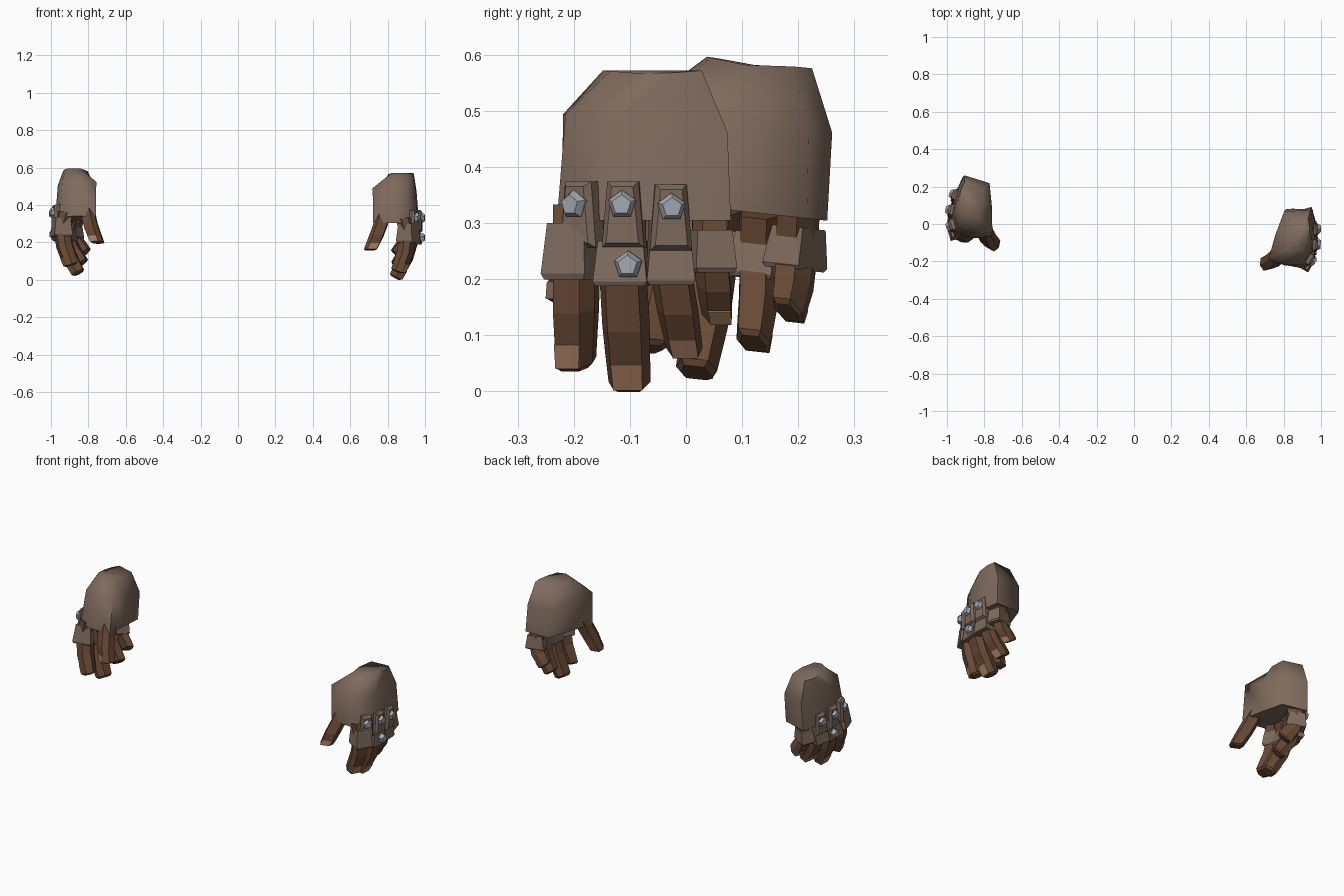
import bpy, bmesh, math
from mathutils import Vector, Matrix

cube = bpy.data.objects.get("Cube")
if cube:
    bpy.data.objects.remove(cube, do_unlink=True)


def material(name, colour):
    mat = bpy.data.materials.new(name)
    mat.use_nodes = True
    mat.diffuse_color = (*colour, 1)
    mat.node_tree.nodes["Principled BSDF"].inputs["Base Color"].default_value = (*colour, 1)
    return mat


LEATHER = material("brown leather", (.21, .145, .11))
SKIN = material("brown skin", (.14, .068, .037))
NAIL = material("pale nail", (.44, .23, .14))
METAL = material("grey metal", (.36, .39, .43))

# The left hand is modelled in place; the right is its mirror image, turned and moved
WRIST = Vector((-.87, -.06, .575))
MIRRORED = (Matrix.Translation((-.87, .125, .59))
            @ Matrix.Rotation(-.11, 4, 'X')
            @ Matrix.Rotation(math.radians(-15), 4, 'Z')
            @ Matrix.Translation(-WRIST)
            @ Matrix.Scale(-1, 4, (1, 0, 0)))
HANDS = {"left": Matrix.Identity(4), "right": MIRRORED}


def loft(name, rings, mat, smooth=None):
    """Skin a closed solid over rings of points, once for each hand."""
    count = len(rings[0])
    for side, matrix in HANDS.items():
        bm = bmesh.new()
        loops = [[bm.verts.new(matrix @ Vector(p)) for p in ring] for ring in rings]
        for low, high in zip(loops, loops[1:]):
            for i in range(count):
                j = (i + 1) % count
                bm.faces.new((low[i], low[j], high[j], high[i]))
        bm.faces.new(loops[0])
        bm.faces.new(loops[-1])
        bmesh.ops.recalc_face_normals(bm, faces=bm.faces)
        mesh = bpy.data.meshes.new(side + "_" + name)
        bm.to_mesh(mesh)
        bm.free()
        mesh.materials.append(mat)
        obj = bpy.data.objects.new(side + "_" + name, mesh)
        bpy.context.collection.objects.link(obj)
        if smooth:
            bpy.ops.object.select_all(action='DESELECT')
            obj.select_set(True)
            bpy.context.view_layer.objects.active = obj
            bpy.ops.object.shade_smooth_by_angle(angle=math.radians(smooth))


def axes(yaw):
    """Outward and sideways directions of a knuckle turned by yaw degrees."""
    a = math.radians(yaw)
    return Vector((math.cos(a), math.sin(a), 0)), Vector((-math.sin(a), math.cos(a), 0))


def finger(name, path, width, depth, yaw):
    """Six-sided tapering finger with a thin nail plate on its last joint."""
    side = axes(yaw)[1]
    pts = [Vector(p) for p in path]
    start, end = pts[-2], pts[-1]
    pts = pts[:-1] + [start.lerp(end, .45), start.lerp(end, .92), end]
    scales = [1] * (len(pts) - 3) + [.95, .88, .64]
    shape = [(-.7, 1), (.7, 1), (1, .1), (.65, -1), (-.65, -1), (-1, .1)]
    rings = []
    for i, (p, k) in enumerate(zip(pts, scales)):
        along = (pts[min(i + 1, len(pts) - 1)] - pts[max(i - 1, 0)]).normalized()
        out = side.cross(along).normalized()
        if out.dot(axes(yaw)[0]) < 0:
            out = -out
        w, d = width * k / 2, depth * k / 2
        rings.append([p + side * (w * u) + out * (d * v) for u, v in shape])
    loft(name, rings, SKIN)
    # Nail plate spans the outer face of the last long segment
    (a, b), (c, d) = rings[-3][:2], rings[-2][:2]
    normal = (b - a).cross(c - a).normalized()
    if normal.dot(axes(yaw)[0]) < 0:
        normal = -normal
    corners = [a.lerp(c, .1), b.lerp(d, .1), d, c]
    loft(name + "_nail", [[p + normal * lift for p in corners] for lift in (-.003, .003)], NAIL)


def sleeve(name, centre, width, depth, height, yaw):
    """Flared leather block around one knuckle."""
    out, side = axes(yaw)
    c = Vector(centre)
    rings = []
    for dz, w, d in ((.5, .84, .8), (-.4, 1, 1), (-.5, .9, .92)):
        rings.append([c + Vector((0, 0, dz * height))
                      + side * (u * w * width / 2) + out * (v * d * depth / 2)
                      for u, v in ((-1, -1), (1, -1), (1, 1), (-1, 1))])
    loft(name, rings, LEATHER)


def strip(name, centre, width, height, yaw):
    """Raised tapering plate with chamfered borders on the back of the hand."""
    out, side = axes(yaw)
    c = Vector(centre)
    rings = []
    for push, inset in ((-.045, 0), (.004, 0), (.016, .009)):
        rings.append([c + out * push + side * (u * (w * width / 2 - inset))
                      + Vector((0, 0, v * (height / 2 - inset)))
                      for u, v, w in ((-1, -1, 1.15), (1, -1, 1.15), (1, 1, .85), (-1, 1, .85))])
    loft(name, rings, LEATHER)


def stud(name, centre, yaw):
    """Five-sided metal rivet."""
    out, side = axes(yaw)
    c = Vector(centre)
    rings = []
    for push, radius in ((-.02, .026), (.004, .026), (.016, .018)):
        rings.append([c + out * push + side * (radius * math.sin(k * math.tau / 5))
                      + Vector((0, 0, radius * math.cos(k * math.tau / 5))) for k in range(5)])
    loft(name, rings, METAL)


# Glove body: bottom edge, shoulder and wrist outlines
hem = [(.815, .08), (.772, -.04), (.722, -.19), (.81, -.222),
       (.91, -.23), (.962, -.13), (.968, 0), (.955, .08)]
shoulder = [(.803, .068), (.755, -.06), (.72, -.185), (.8, -.219),
            (.9, -.215), (.948, -.13), (.955, 0), (.945, .074)]
wrist = [(.825, .022), (.803, -.06), (.82, -.13), (.86, -.148),
         (.905, -.135), (.932, -.08), (.94, -.02), (.93, .028)]
loft("glove_body", [
    [(x, y, .305) for x, y in hem],
    [(x, y, .47 - .11 * y) for x, y in shoulder],
    [(x, y, .565 + .08 * abs(y + .06)) for x, y in wrist],
], LEATHER, smooth=75)

# Fingers with their knuckle sleeves: yaw, knuckle, tip, width, sleeve height
FINGERS = {
    "index_finger": (-30, (.91, -.195, .25), (.855, -.195, .043), .078, .1),
    "middle_finger": (-6, (.93, -.113, .228), (.84, -.1, .01), .085, .08),
    "ring_finger": (4, (.928, -.03, .23), (.845, -.002, .073), .074, .08),
    "pinky_finger": (16, (.912, .041, .25), (.845, .055, .135), .064, .075),
}
for name, (yaw, knuckle, tip, width, height) in FINGERS.items():
    k, t = Vector(knuckle), Vector(tip)
    root = k + Vector((-.02, 0, .075))
    joint = k.lerp(t, .5) + Vector((.012, 0, 0))
    finger(name, [root, k, joint, t], width, .075, yaw)
    sleeve(name + "_sleeve", k, width + .012, .1, height, yaw)

# Thumb hanging from the inner front corner
finger("thumb", [(.775, -.16, .345), (.76, -.178, .29), (.737, -.198, .23), (.705, -.21, .158)],
       .082, .075, -75)

# Raised strips and rivets on the back of the hand
STRIPS = {
    "front": (-34, (.942, -.19, .315)),
    "middle": (-6, (.966, -.112, .315)),
    "rear": (4, (.968, -.027, .31)),
}
for name, (yaw, centre) in STRIPS.items():
    strip(name + "_strip", centre, .066, .118, yaw)
    stud(name + "_stud", Vector(centre) + axes(yaw)[0] * .016 + Vector((0, 0, .018)), yaw)
stud("knuckle_stud", (.982, -.103, .225), -6)
